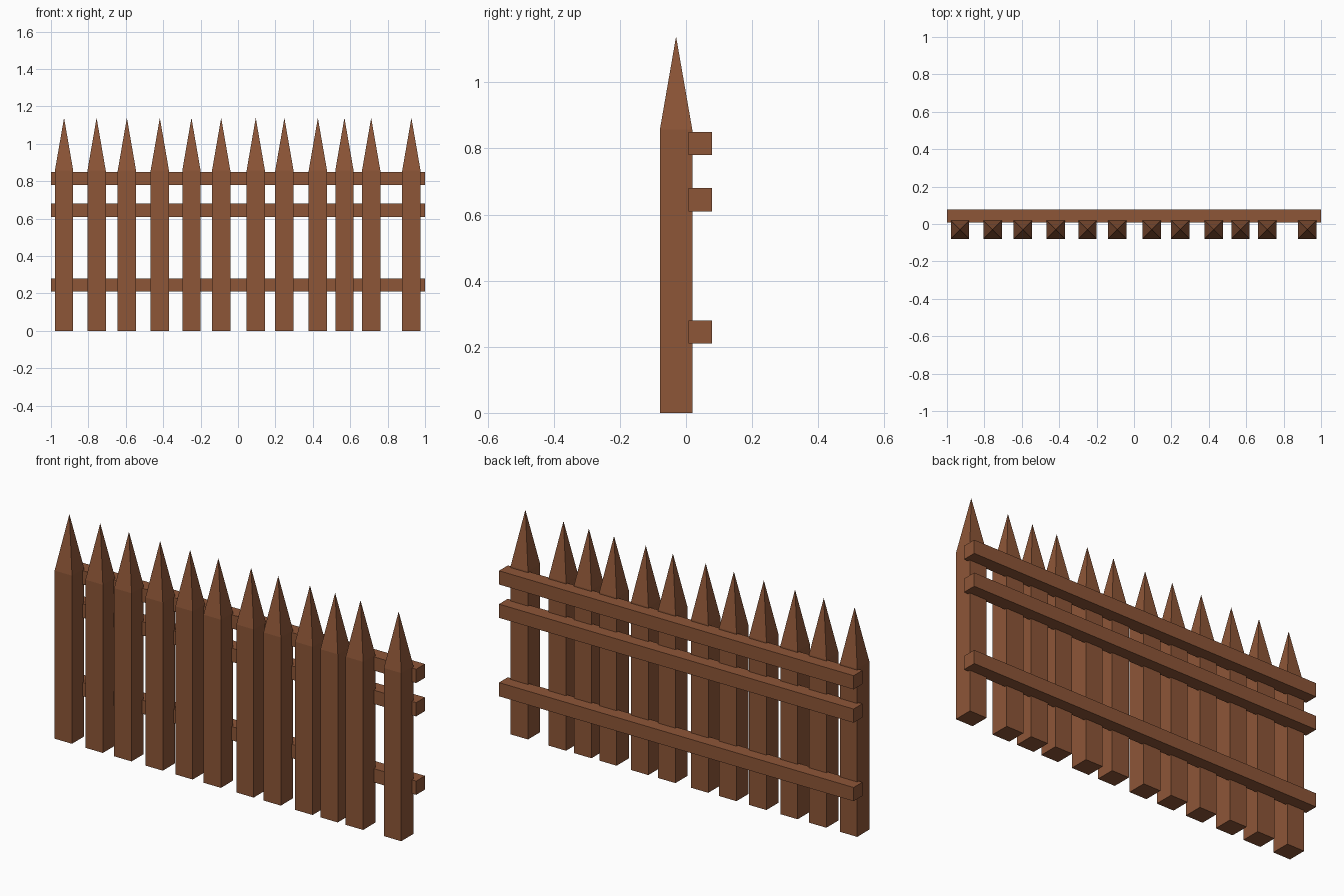
import bpy, bmesh

if "Cube" in bpy.data.objects:
    bpy.data.objects.remove(bpy.data.objects["Cube"])

# One brown wood for everything
wood = bpy.data.materials.new("brown_wood")
wood.diffuse_color = (0.27, 0.093, 0.039, 1)
wood.use_nodes = True
wood.node_tree.nodes["Principled BSDF"].inputs["Base Color"].default_value = wood.diffuse_color


def add_object(name, bm):
    bmesh.ops.recalc_face_normals(bm, faces=bm.faces)
    mesh = bpy.data.meshes.new(name)
    bm.to_mesh(mesh)
    bm.free()
    mesh.materials.append(wood)
    obj = bpy.data.objects.new(name, mesh)
    bpy.context.collection.objects.link(obj)
    return obj


def box(lo, hi):
    bm = bmesh.new()
    bmesh.ops.create_cube(bm, size=1)
    for v in bm.verts:
        for i in range(3):
            v.co[i] = lo[i] if v.co[i] < 0 else hi[i]
    return bm


# Pickets: square posts with a pyramid point, unevenly spaced
SHOULDER, TIP = 0.857, 1.139
PICKET_X = [-0.93, -0.756, -0.594, -0.418, -0.249, -0.09,
            0.095, 0.248, 0.427, 0.569, 0.712, 0.927]
for n, x in enumerate(PICKET_X, 1):
    bm = box((x - 0.049, -0.079, 0), (x + 0.049, 0.019, SHOULDER))
    bm.normal_update()
    top = max(bm.faces, key=lambda f: f.calc_center_median().z)
    poke = bmesh.ops.poke(bm, faces=[top])
    poke["verts"][0].co.z = TIP
    add_object(f"picket_{n}", bm)

# Horizontal rails behind the pickets
for name, z in (("lower_rail", 0.21), ("middle_rail", 0.61), ("upper_rail", 0.78)):
    add_object(name, box((-1, 0.007, z), (1, 0.078, z + 0.07)))
